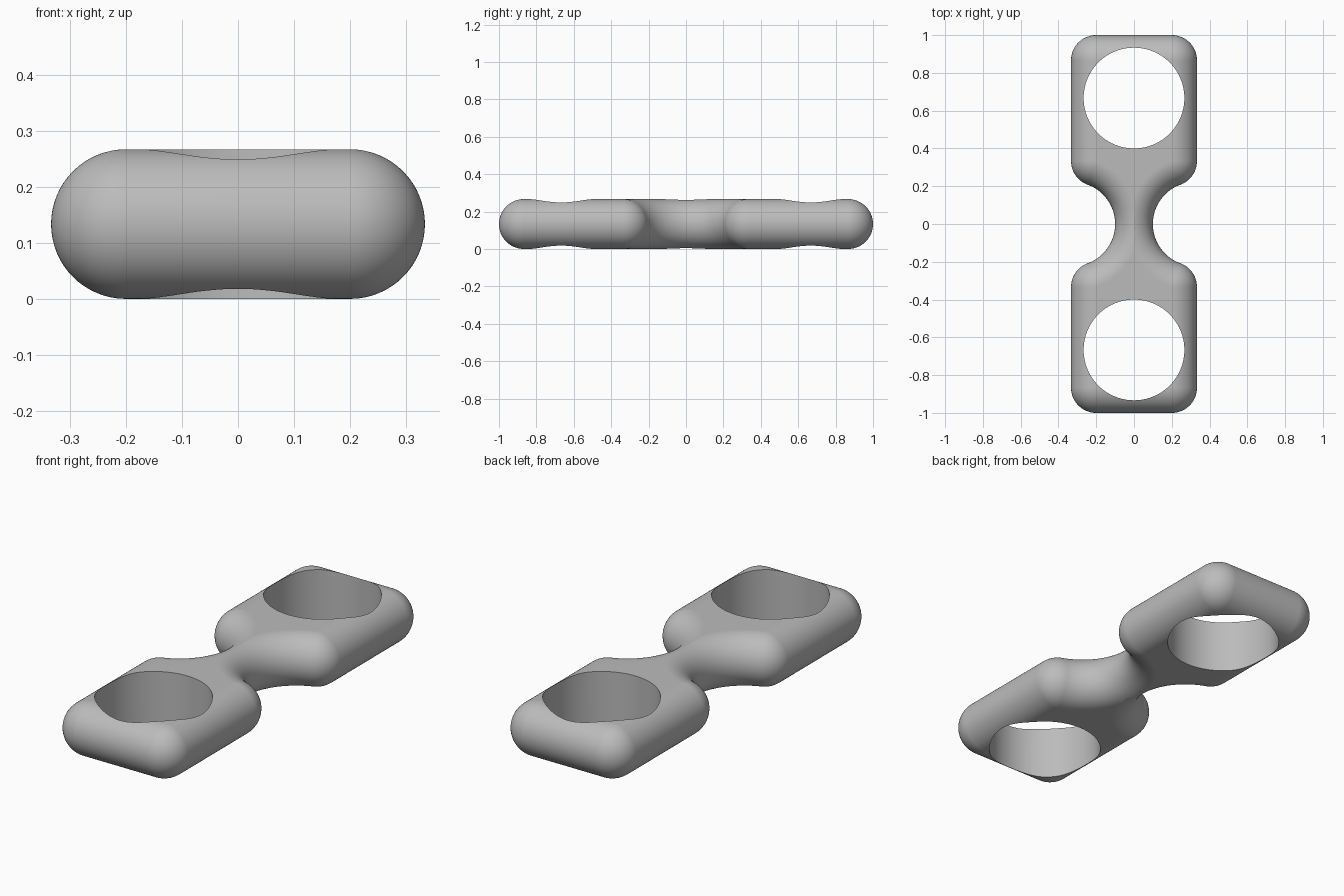
import bpy, bmesh
from math import sin, cos, pi, sqrt, atan2, acos
from mathutils import Vector

cube = bpy.data.objects.get("Cube")
if cube:
    bpy.data.objects.remove(cube, do_unlink=True)

R = 2 / 15                 # edge radius, half the thickness
WIDTH, LENGTH = 1 / 3, 1.0   # half sizes
NECK = 0.1                 # half width of the neck
HOLE_Y, HOLE_R = 2 / 3, 4 / 15
RINGS = 16

# Scooped neck arc, tangent to the inner rounded corner of each block
corner_x, inner_y = WIDTH - R, 1 / 3
scoop_x = (corner_x**2 + inner_y**2 - (R - NECK)**2) / (2 * (corner_x + R - NECK))
scoop_r = scoop_x - NECK


def arc(cx, cy, radius, start, end, steps, side):
    """Outline points paired with inward normals; side is -1 for convex, 1 for concave."""
    out = []
    for i in range(steps + 1):
        a = start + (end - start) * i / steps
        direction = Vector((cos(a), sin(a)))
        out.append((Vector((cx, cy)) + direction * radius, direction * side))
    return out


# Outline of one quarter, from the neck round to the far end
ridge = pi - acos(scoop_x / (scoop_r + R))
tangent = atan2(inner_y, corner_x - scoop_x)
neck_arc = arc(scoop_x, 0, scoop_r, pi, ridge, 14, 1)
outline = neck_arc + arc(scoop_x, 0, scoop_r, ridge, tangent, 26, 1)[1:]
outline += arc(corner_x, inner_y, R, tangent - pi, 0, 24, -1)[1:]
outline += arc(corner_x, LENGTH - R, R, 0, pi / 2, 20, -1)
outline.append((Vector((0, LENGTH)), Vector((0, -1))))

# Rounded edge as rings rising inward, stopped at the middle of the neck
bm = bmesh.new()
rings = []
for k in range(RINGS + 1):
    t = pi / 2 * k / RINGS
    ring = []
    for p, n in outline:
        d = R * (1 - cos(t))
        if n.x < -0.001:
            d = min(d, p.x / -n.x)
        q = p + n * d
        ring.append(bm.verts.new((max(q.x, 0), q.y, sqrt(max(0, R * R - (R - d)**2)))))
    rings.append(ring)
for low, high in zip(rings, rings[1:]):
    for i in range(len(outline) - 1):
        bm.faces.new((low[i], low[i + 1], high[i + 1], high[i]))
bm.faces.new(rings[-1][len(neck_arc) - 1:])      # flat top
bmesh.ops.remove_doubles(bm, verts=bm.verts, dist=0.00002)
bmesh.ops.recalc_face_normals(bm, faces=bm.faces)
if max(bm.faces, key=lambda f: f.calc_area()).normal.z < 0:
    bmesh.ops.reverse_faces(bm, faces=bm.faces)

mesh = bpy.data.meshes.new("double_ring_link")
bm.to_mesh(mesh)
bm.free()
link = bpy.data.objects.new("double_ring_link", mesh)
bpy.context.collection.objects.link(link)
link.location.z = R

grey = bpy.data.materials.new("plain grey")
grey.use_nodes = True
colour = (0.5, 0.5, 0.5, 1)
grey.diffuse_color = colour
grey.node_tree.nodes["Principled BSDF"].inputs["Base Color"].default_value = colour
mesh.materials.append(grey)

mirror = link.modifiers.new("mirror", "MIRROR")
mirror.use_axis = (True, True, True)
mirror.merge_threshold = 0.0001

# Round holes through both blocks
cutters = []
for side in (-1, 1):
    bpy.ops.mesh.primitive_cylinder_add(vertices=96, radius=HOLE_R, depth=1,
                                        location=(0, side * HOLE_Y, R))
    cutter = bpy.context.object
    cutter.name = "hole_cutter"
    cutter.hide_render = True
    cutter.data.materials.append(grey)
    cutters.append(cutter)
    cut = link.modifiers.new("hole", "BOOLEAN")
    cut.operation, cut.solver, cut.object = "DIFFERENCE", "EXACT", cutter

# Apply, then shade smooth with crisp hole rims
bpy.ops.object.select_all(action="DESELECT")
link.select_set(True)
bpy.context.view_layer.objects.active = link
bpy.ops.object.convert(target="MESH")
for cutter in cutters:
    bpy.data.objects.remove(cutter, do_unlink=True)
bpy.ops.object.shade_smooth_by_angle(angle=pi / 6)
weighted = link.modifiers.new("even shading", "WEIGHTED_NORMAL")
weighted.keep_sharp = True
